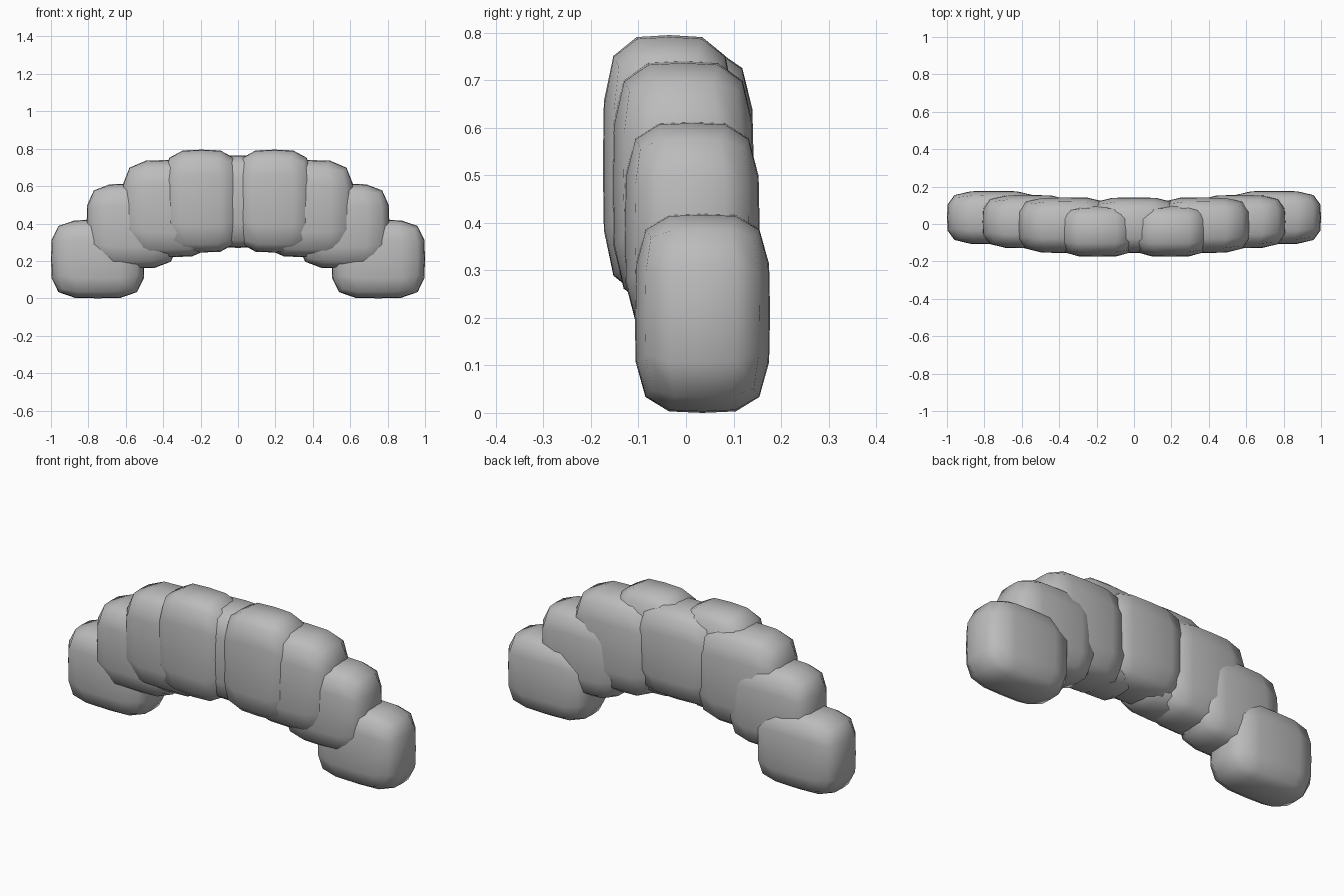
import bpy, bmesh
from mathutils import Vector

cube = bpy.data.objects.get("Cube")
if cube:
    bpy.data.objects.remove(cube, do_unlink=True)

grey = bpy.data.materials.new("plain_grey")
grey.use_nodes = True
colour = (0.5, 0.5, 0.5, 1)
grey.diffuse_color = colour
grey.node_tree.nodes["Principled BSDF"].inputs["Base Color"].default_value = colour


def pillow(name, low, high, power=4):
    """Box with soft swollen corners between two opposite extents."""
    low, high = Vector(low), Vector(high)
    centre, half = (low + high) / 2, (high - low) / 2
    bm = bmesh.new()
    bmesh.ops.create_cube(bm, size=2)
    bmesh.ops.subdivide_edges(bm, edges=bm.edges[:], cuts=3, use_grid_fill=True)
    for v in bm.verts:
        norm = sum(abs(c) ** power for c in v.co) ** (1 / power)
        v.co = Vector([c / norm * h for c, h in zip(v.co, half)])
    for f in bm.faces:
        f.smooth = True
    mesh = bpy.data.meshes.new(name)
    bm.to_mesh(mesh)
    bm.free()
    mesh.materials.append(grey)
    obj = bpy.data.objects.new(name, mesh)
    obj.location = centre
    bpy.context.collection.objects.link(obj)


# Central block, mostly seen at the back
pillow("middle_block", (-0.24, -0.155, 0.27), (0.24, 0.142, 0.765))

# Mirrored blocks stepping down and back towards the ends of the arch
blocks = {
    "inner_block": ((-0.01, -0.175, 0.245), (0.4, 0.105, 0.795)),
    "shoulder_block": ((0.12, -0.155, 0.22), (0.62, 0.143, 0.74)),
    "outer_block": ((0.32, -0.13, 0.16), (0.81, 0.155, 0.613)),
    "end_block": ((0.5, -0.108, 0), (1, 0.177, 0.42)),
}
for name, (low, high) in blocks.items():
    pillow(name + "_left", low, high)
    pillow(name + "_right", (-high[0], *low[1:]), (-low[0], *high[1:]))
